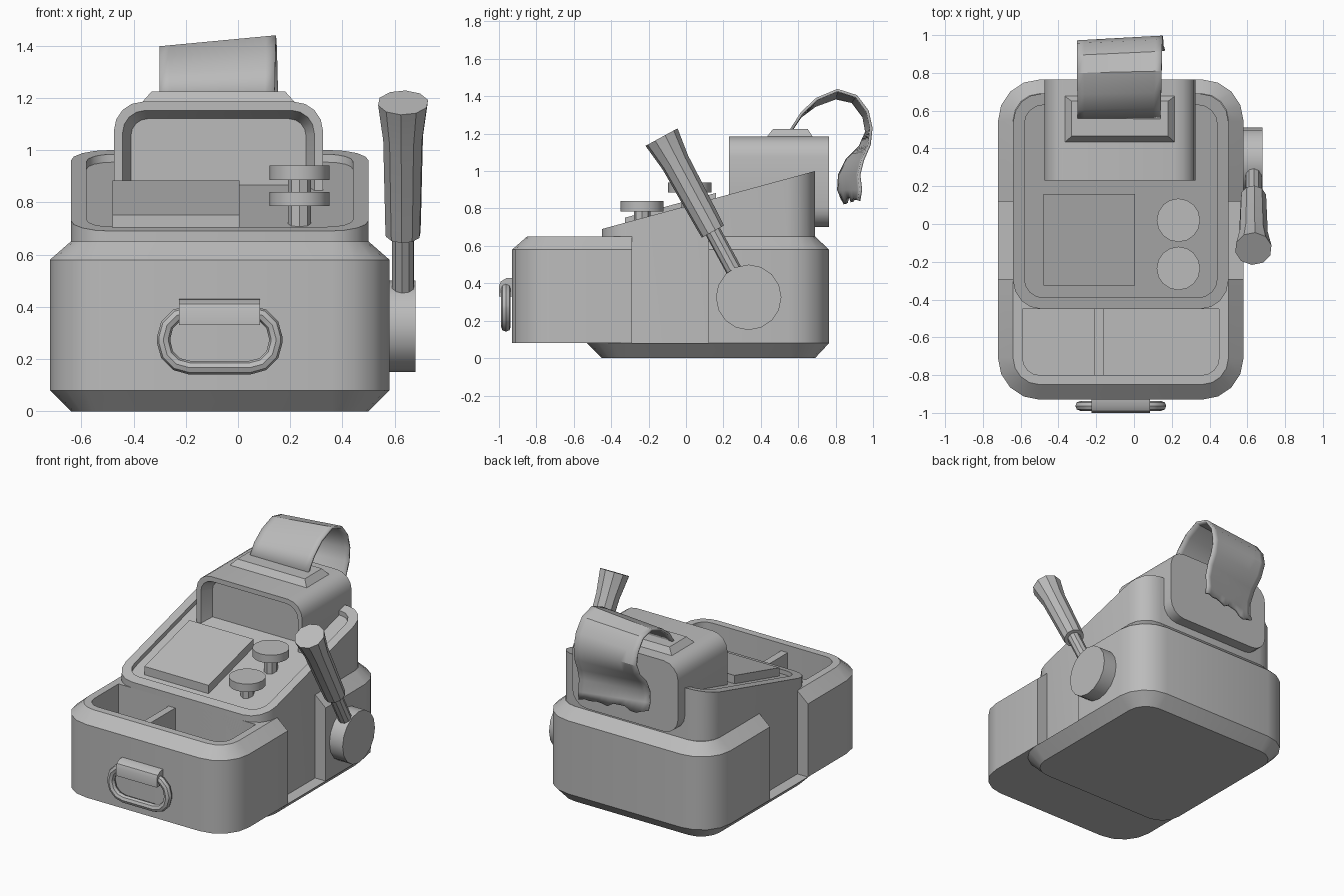
import bpy, bmesh, math, random
from mathutils import Vector

random.seed(4)
if "Cube" in bpy.data.objects:
    bpy.data.objects.remove(bpy.data.objects["Cube"])

grey = bpy.data.materials.new("plain_grey")
grey.use_nodes = True
COLOUR = (0.5, 0.5, 0.5, 1)
grey.diffuse_color = COLOUR
grey.node_tree.nodes["Principled BSDF"].inputs["Base Color"].default_value = COLOUR
CX = -0.07  # centre line of the body


def finish(ob, smooth=True):
    ob.data.materials.append(grey)
    bpy.ops.object.select_all(action='DESELECT')
    ob.select_set(True)
    bpy.context.view_layer.objects.active = ob
    if smooth:
        bpy.ops.object.shade_smooth_by_angle(angle=math.radians(30))
    return ob


def loft(name, rings, smooth=True):
    """Closed solid through rings of equal point count, capped at both ends."""
    bm = bmesh.new()
    loops = [[bm.verts.new(p) for p in ring] for ring in rings]
    n = len(loops[0])
    for a, b in zip(loops, loops[1:]):
        for i in range(n):
            j = (i + 1) % n
            bm.faces.new((a[i], a[j], b[j], b[i]))
    bm.faces.new(loops[0])
    bm.faces.new(loops[-1])
    bmesh.ops.remove_doubles(bm, verts=bm.verts, dist=1e-5)
    bmesh.ops.recalc_face_normals(bm, faces=bm.faces)
    mesh = bpy.data.meshes.new(name)
    bm.to_mesh(mesh)
    bm.free()
    ob = bpy.data.objects.new(name, mesh)
    bpy.context.collection.objects.link(ob)
    return finish(ob, smooth)


def outline(x0, x1, y0, y1, r_low, r_high, seg=4):
    """Rounded rectangle with separate radii for the low and high ends."""
    pts = []
    corners = ((x1, y1, -1, -1, r_high, 0), (x0, y1, 1, -1, r_high, 90),
               (x0, y0, 1, 1, r_low, 180), (x1, y0, -1, 1, r_low, 270))
    for x, y, sx, sy, r, start in corners:
        for k in range(seg + 1):
            t = math.radians(start + 90 * k / seg)
            pts.append((x + sx * r + r * math.cos(t), y + sy * r + r * math.sin(t)))
    return pts


def body(half, y0, y1, r_low, r_high):
    return outline(CX - half, CX + half, y0, y1, r_low, r_high)


def level(pts, z):
    return [(x, y, z) for x, y in pts]


def slope(y):
    return 0.69 + (y + 0.45) * 0.272


def sloped(pts, offset=0):
    return [(x, y, slope(y) + offset) for x, y in pts]


def turned(name, start, axis, profile, sides):
    """Round part: profile is (distance along axis, radius)."""
    axis = Vector(axis).normalized()
    u = axis.orthogonal().normalized()
    v = axis.cross(u)
    turn = [2 * math.pi * i / sides for i in range(sides)]
    return loft(name, [[Vector(start) + axis * d + (u * math.cos(t) + v * math.sin(t)) * r
                        for t in turn] for d, r in profile])


# Chamfered base plate
loft("base", [level(body(0.57, -0.45, 0.69, 0.14, 0.14), 0),
              level(body(0.65, -0.53, 0.765, 0.22, 0.22), 0.08)])

# Rear block wrapping the back of the body
rear = body(0.65, 0.12, 0.765, 0, 0.22)
loft("rear_block", [level(rear, 0.08), level(rear, 0.58),
                    level(body(0.57, 0.12, 0.69, 0, 0.14), 0.65)])

# Open drawer with its divider
drawer = body(0.65, -0.93, -0.29, 0.22, 0)
opening = body(0.52, -0.80, -0.45, 0.09, 0)
loft("drawer", [level(drawer, 0.08), level(drawer, 0.58),
                level(body(0.57, -0.85, -0.29, 0.14, 0), 0.65),
                level(opening, 0.65), level(opening, 0.16)])
divider = outline(-0.21, -0.16, -0.81, -0.44, 0, 0)
loft("drawer_divider", [level(divider, 0.15), level(divider, 0.6)])

# Sloping main body with a shallow sunken top
core = body(0.57, -0.45, 0.69, 0.15, 0.15)
inner = body(0.51, -0.39, 0.63, 0.1, 0.1)
loft("main_body", [level(core, 0.05), sloped(core), sloped(inner), sloped(inner, -0.03)])

# Key plate
plate = outline(-0.48, 0.005, -0.325, 0.16, 0, 0)
loft("key_plate", [sloped(plate, -0.04), sloped(plate, 0.027)], False)

# Two mushroom buttons
for label, y, z in (("front", -0.235, 0.785), ("rear", 0.02, 0.885)):
    turned(label + "_button_cap", (0.235, y, z), (0, 0, 1), [(0, 0.115), (0.055, 0.115)], 16)
    turned(label + "_button_stem", (0.235, y, z - 0.13), (0, 0, 1), [(0, 0.044), (0.14, 0.044)], 8)


# Display housing with a recessed front
def housing_ring(inset, y):
    r = 0.11 - inset * 0.7
    pts = outline(-0.475 + inset, 0.325 - inset, 0.7 + inset, 1.185 - inset, r, r)
    return [(x, y, z) for x, z in pts]


loft("display_housing", [housing_ring(0, 0.765), housing_ring(0, 0.23),
                         housing_ring(0.033, 0.23), housing_ring(0.065, 0.31)])

# Paper slot
loft("paper_slot", [level(outline(-0.37, 0.22, 0.43, 0.68, 0, 0), 1.18),
                    level(outline(-0.33, 0.18, 0.465, 0.65, 0, 0), 1.225)], False)

# Curling paper strip, blended between its two edge curves (y, z)
left_edge = [(0.55, 1.2), (0.62, 1.31), (0.70, 1.385), (0.81, 1.432), (0.91, 1.40), (0.97, 1.32),
             (0.99, 1.23), (0.98, 1.14), (0.945, 1.06), (0.925, 0.98), (0.935, 0.9), (0.925, 0.82)]
right_edge = [(0.55, 1.2), (0.61, 1.29), (0.69, 1.35), (0.80, 1.39), (0.89, 1.37), (0.95, 1.29),
              (0.965, 1.21), (0.93, 1.13), (0.86, 1.06), (0.82, 0.98), (0.815, 0.9), (0.835, 0.82)]
COLS = 12
bm = bmesh.new()
rows = []
for i, (a, b) in enumerate(zip(right_edge, left_edge)):
    tear = 0.04 if i == len(left_edge) - 1 else 0
    row = []
    for c in range(COLS + 1):
        t = c / COLS
        x = -0.3 + t * (0.44 + 0.025 * i / len(left_edge))
        row.append(bm.verts.new((x, a[0] + (b[0] - a[0]) * t,
                                 a[1] + (b[1] - a[1]) * t + random.uniform(0, tear))))
    rows.append(row)
for a, b in zip(rows, rows[1:]):
    for c in range(COLS):
        bm.faces.new((a[c], a[c + 1], b[c + 1], b[c]))
mesh = bpy.data.meshes.new("paper_strip")
bm.to_mesh(mesh)
bm.free()
paper = bpy.data.objects.new("paper_strip", mesh)
bpy.context.collection.objects.link(paper)
finish(paper)
thick = paper.modifiers.new("thickness", 'SOLIDIFY')
thick.thickness = 0.015
thick.offset = 0

# Side lever: hub, rod and flared grip
turned("lever_hub", (0.5, 0.335, 0.325), (1, 0, 0), [(0, 0.175), (0.18, 0.175)], 16)
lever_start, lever_axis = (0.632, 0.335, 0.325), (0, -0.465, 0.855)
turned("lever_rod", lever_start, lever_axis, [(0.05, 0.043), (0.45, 0.043)], 10)
turned("lever_grip", lever_start, lever_axis,
       [(0.4, 0.068), (0.45, 0.07), (0.82, 0.078), (0.975, 0.098)], 10)

# Drawer pull: looped ring held by a bent clip
path = bpy.data.curves.new("drawer_ring", 'CURVE')
path.dimensions = '3D'
path.bevel_depth = 0.026
path.bevel_resolution = 2
pts = outline(CX - 0.215, CX + 0.215, 0.167, 0.38, 0.1, 0.1, 3)
spline = path.splines.new('POLY')
spline.points.add(len(pts) - 1)
for p, (x, z) in zip(spline.points, pts):
    p.co = (x, -0.963, z, 1)
spline.use_cyclic_u = True
ring = bpy.data.objects.new("drawer_ring", path)
bpy.context.collection.objects.link(ring)
ring.select_set(True)
bpy.context.view_layer.objects.active = ring
bpy.ops.object.select_all(action='DESELECT')
ring.select_set(True)
bpy.ops.object.convert(target='MESH')
finish(bpy.context.view_layer.objects.active)
clip = [(-0.92, 0.43), (-0.96, 0.428), (-0.99, 0.41), (-1.0, 0.385), (-1.0, 0.33), (-0.92, 0.33)]
loft("ring_clip", [[(x, y, z) for y, z in clip] for x in (CX - 0.155, CX + 0.155)])
